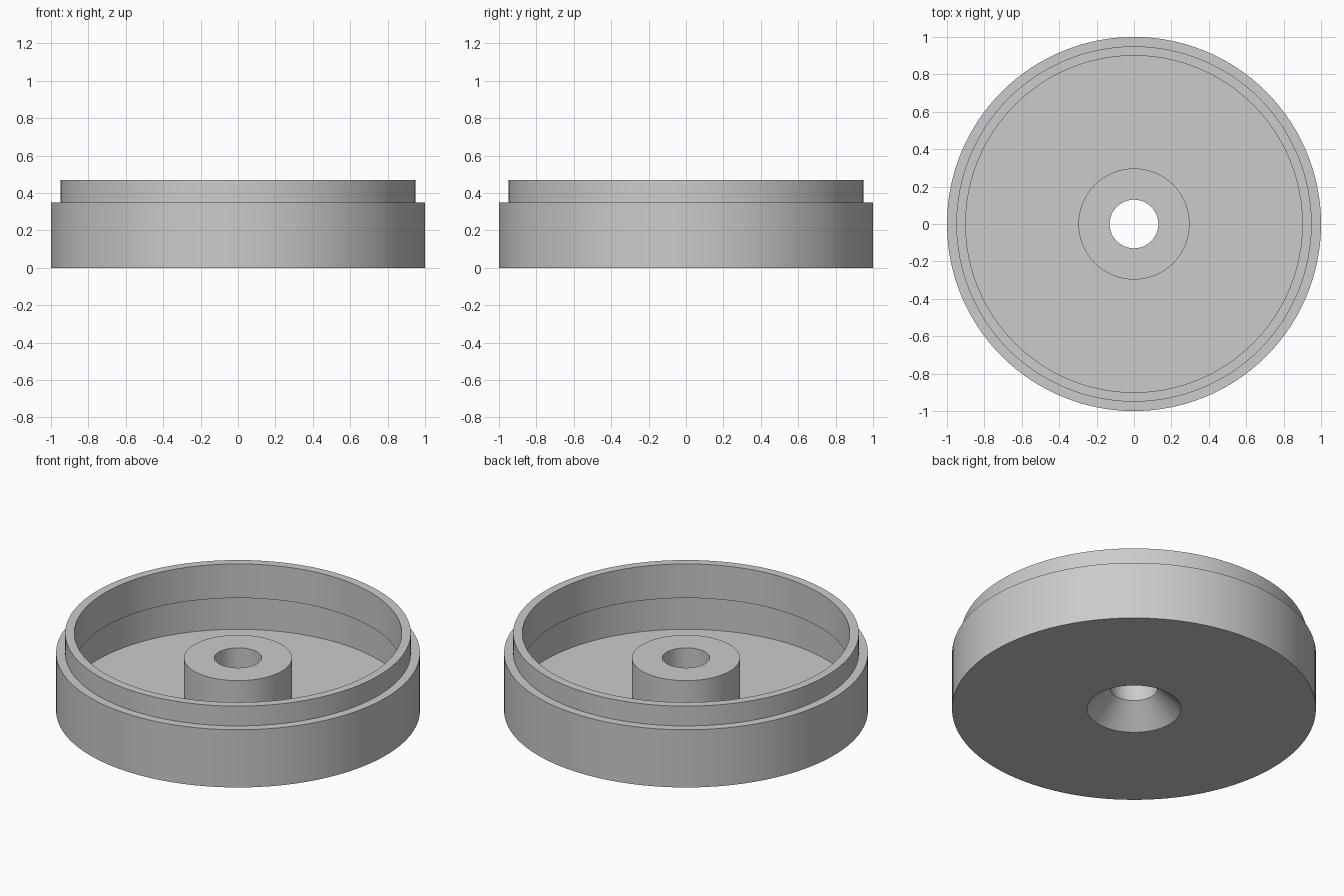
import bpy
import math

cube = bpy.data.objects.get("Cube")
if cube:
    bpy.data.objects.remove(cube, do_unlink=True)

SEGMENTS = 128

grey = bpy.data.materials.new("plain grey")
grey.use_nodes = True
colour = (0.6, 0.6, 0.6, 1.0)
grey.diffuse_color = colour
grey.node_tree.nodes["Principled BSDF"].inputs["Base Color"].default_value = colour


def lathe(name, profile):
    """Revolve a closed (radius, height) loop around the z axis."""
    count = len(profile)
    verts, faces = [], []
    for s in range(SEGMENTS):
        a = 2 * math.pi * s / SEGMENTS
        verts += [(r * math.cos(a), r * math.sin(a), z) for r, z in profile]
        here, there = s * count, (s + 1) % SEGMENTS * count
        for i in range(count):
            j = (i + 1) % count
            faces.append((here + i, there + i, there + j, here + j))
    mesh = bpy.data.meshes.new(name)
    mesh.from_pydata(verts, [], faces)
    mesh.materials.append(grey)
    obj = bpy.data.objects.new(name, mesh)
    bpy.context.collection.objects.link(obj)
    bpy.ops.object.select_all(action="DESELECT")
    obj.select_set(True)
    bpy.context.view_layer.objects.active = obj
    bpy.ops.object.shade_smooth_by_angle(angle=math.radians(30))
    return obj


# Round tray in one solid: counter-anterclockwise loop from the countersink
lathe("round_tray", [
    (0.258, 0), (1, 0),              # underside
    (1, 0.35), (0.95, 0.35),         # outer wall and shoulder
    (0.95, 0.47), (0.9, 0.47),       # raised lip
    (0.9, 0.263), (0.95, 0.263),     # lip continues inside, then undercut
    (0.95, 0.05), (0.297, 0.05),     # floor
    (0.297, 0.32), (0.13, 0.32),     # central boss
    (0.13, 0.128),                   # screw hole down to the countersink
])
